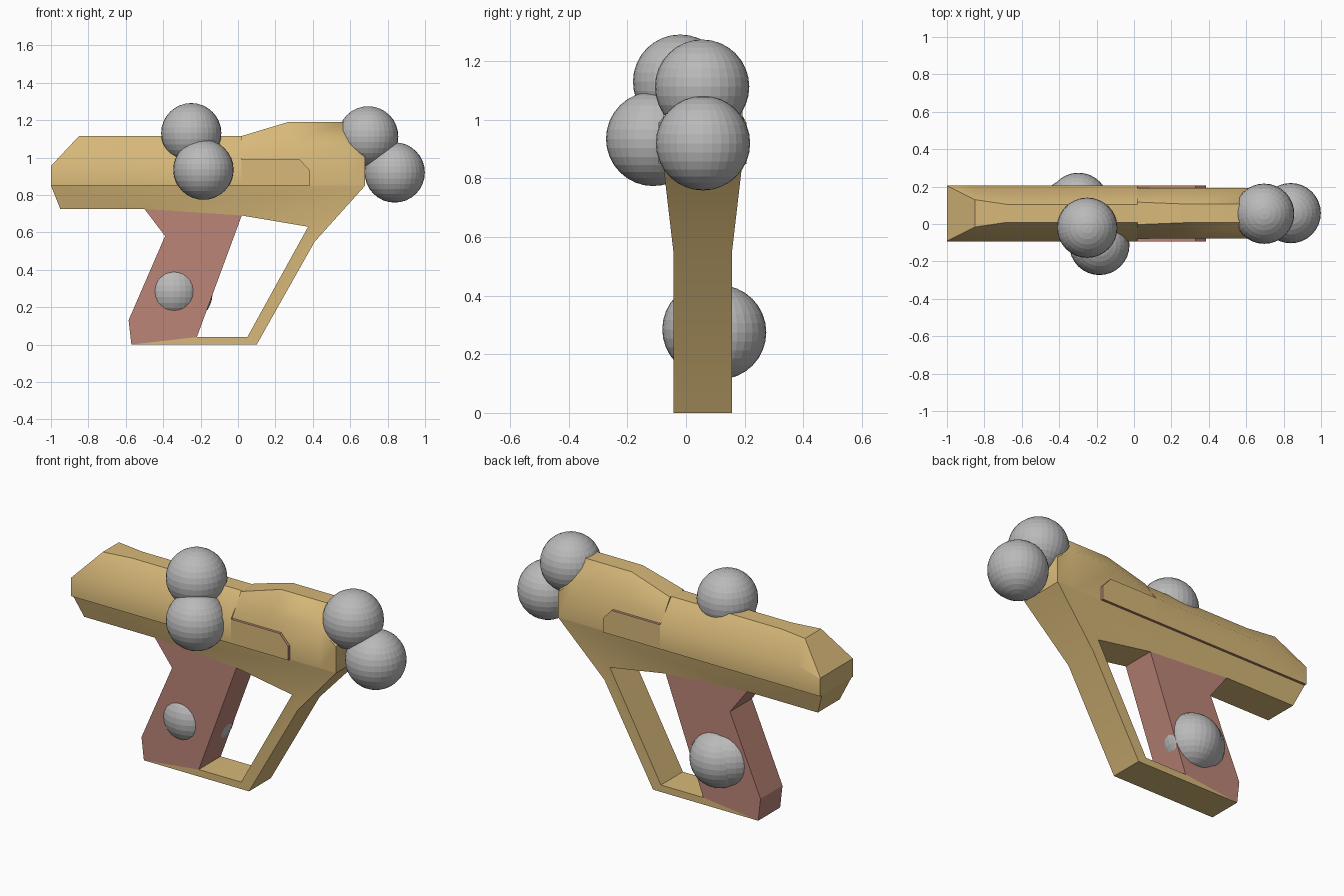
import bpy, bmesh, math

if "Cube" in bpy.data.objects:
    bpy.data.objects.remove(bpy.data.objects["Cube"])

YC = 0.057  # centre plane of the body


def material(name, rgb):
    m = bpy.data.materials.new(name)
    m.diffuse_color = (*rgb, 1)
    m.use_nodes = True
    m.node_tree.nodes["Principled BSDF"].inputs["Base Color"].default_value = m.diffuse_color
    return m


GOLD = material("tan_gold", (0.68, 0.48, 0.19))
RED = material("dusty_red", (0.50, 0.235, 0.185))
GREY = material("mid_grey", (0.49, 0.49, 0.49))


def finish(name, bm, mats, smooth=True, rule=None):
    bmesh.ops.recalc_face_normals(bm, faces=bm.faces)
    bm.normal_update()
    if rule:
        for f in bm.faces:
            f.material_index = 1 if rule(f) else 0
    me = bpy.data.meshes.new(name)
    bm.to_mesh(me)
    bm.free()
    for m in mats:
        me.materials.append(m)
    ob = bpy.data.objects.new(name, me)
    bpy.context.collection.objects.link(ob)
    if smooth:
        bpy.ops.object.select_all(action='DESELECT')
        ob.select_set(True)
        bpy.context.view_layer.objects.active = ob
        bpy.ops.object.shade_smooth_by_angle(angle=math.radians(41))
    return ob


def prism(name, outline, half, mats, smooth=False, rule=None):
    """Side outline (x, z) extruded across y; half(z) gives the half width."""
    bm = bmesh.new()
    sides = [[bm.verts.new((x, YC + s * 0.1, z)) for x, z in outline] for s in (-1, 1)]
    caps = [bm.faces.new(v) for v in sides]
    n = len(outline)
    for i in range(n):
        j = (i + 1) % n
        bm.faces.new((sides[0][i], sides[0][j], sides[1][j], sides[1][i]))
    bm.normal_update()
    bmesh.ops.triangulate(bm, faces=caps)
    for v in bm.verts:
        v.co.y = YC + math.copysign(half(v.co.z), v.co.y - YC)
    return finish(name, bm, mats, smooth, rule)


def loft(name, half, sections, mats, rule=None):
    """Chamfered six-sided sections along x: (x, shoulder z, top z, top half width)."""
    bm = bmesh.new()
    rings = []
    for x, zc, zt, flat in sections:
        pts = [(-half, 0.85), (-half, zc), (-flat, zt), (flat, zt), (half, zc), (half, 0.85)]
        rings.append([bm.verts.new((x, YC + y, z)) for y, z in pts])
    for a, b in zip(rings, rings[1:]):
        for i in range(6):
            j = (i + 1) % 6
            bm.faces.new((a[i], a[j], b[j], b[i]))
    bm.faces.new(rings[0])
    bm.faces.new(rings[-1])
    return finish(name, bm, mats, True, rule)


# Lower frame with the hand guard loop
prism("lower_frame",
      [(-1, .85), (-.95, .725), (-.5, .725), (.02, .69), (.375, .63), (.05, .04),
       (-.22, .04), (-.57, 0), (.1, 0), (.41, .55), (.68, .85)],
      lambda z: .135 if z > .84 else .1, [GOLD], smooth=True)

# Grip
prism("grip",
      [(-.5, .725), (.02, .69), (-.22, .04), (-.57, 0), (-.585, .13), (-.39, .58)],
      lambda z: .1, [RED])

# Upper front cover, underside lip in red
loft("front_cover", .15,
     [(-1, .95, .955, .148), (-.85, .99, 1.115, .073), (-.68, .99, 1.115, .048),
      (.02, .99, 1.115, .048)],
     [GOLD, RED], lambda f: f.normal.z < -.9)

# Side tongue running back from the cover, with red edges
prism("cover_tongue",
      [(.02, .85), (.385, .85), (.385, .93), (.33, .99), (.02, .99)],
      lambda z: .15, [GOLD, RED], rule=lambda f: abs(f.normal.y) < .5)

# Raised rear housing
loft("rear_housing", .135,
     [(.02, 1.0, 1.115, .06), (.27, 1.08, 1.19, .05), (.58, 1.08, 1.19, .05),
      (.68, 1.0, 1.04, .08)], [GOLD])

# Round balls
balls = {
    "top_ball": (-.25, -.02, 1.13),
    "side_ball": (-.185, -.112, .935),
    "rear_upper_ball": (.696, .055, 1.113),
    "rear_lower_ball": (.838, .058, .92),
    "grip_front_ball": (-.342, .08, .285),
    "grip_back_ball": (-.297, .113, .275),
}
for name, pos in balls.items():
    bm = bmesh.new()
    bmesh.ops.create_uvsphere(bm, u_segments=32, v_segments=16, radius=.161)
    bmesh.ops.translate(bm, verts=bm.verts, vec=pos)
    finish(name, bm, [GREY], smooth=False)
